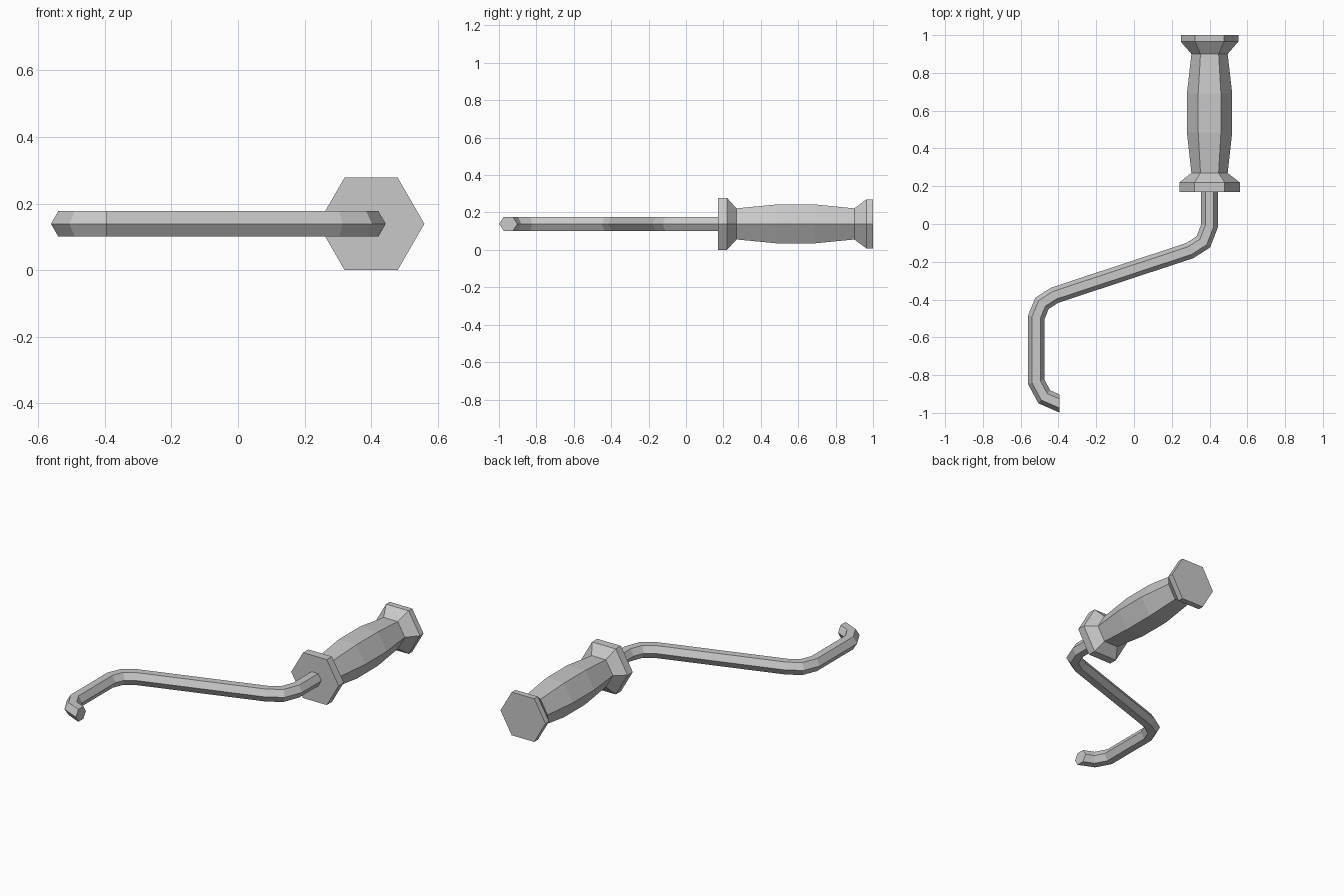
import bpy
import bmesh
from math import cos, sin, pi
from mathutils import Vector

cube = bpy.data.objects.get("Cube")
if cube:
    bpy.data.objects.remove(cube)

SIDES = 6
AXIS_Z = 0.139  # height of the shared centre line
UP = Vector((0, 0, 1))

grey = bpy.data.materials.new("mid_grey")
grey.use_nodes = True
colour = (0.58, 0.58, 0.58, 1)
grey.diffuse_color = colour
grey.node_tree.nodes["Principled BSDF"].inputs["Base Color"].default_value = colour


def loft(name, rings):
    """Skin hexagonal rings, each given as (centre, sideways vector, radius)."""
    bm = bmesh.new()
    loops = []
    for centre, side, radius in rings:
        angles = [2 * pi * k / SIDES for k in range(SIDES)]
        loops.append([bm.verts.new(centre + side * cos(a) + UP * radius * sin(a))
                      for a in angles])
    for a, b in zip(loops, loops[1:]):
        for k in range(SIDES):
            n = (k + 1) % SIDES
            bm.faces.new((a[k], a[n], b[n], b[k]))
    bm.faces.new(loops[0])
    bm.faces.new(loops[-1])
    bmesh.ops.recalc_face_normals(bm, faces=bm.faces)
    mesh = bpy.data.meshes.new(name)
    bm.to_mesh(mesh)
    bm.free()
    mesh.materials.append(grey)
    obj = bpy.data.objects.new(name, mesh)
    bpy.context.collection.objects.link(obj)
    return obj


# Grip: flanged at both ends, swelling in the middle (y, radius)
grip_profile = [(0.17, 0.16), (0.22, 0.16), (0.27, 0.096), (0.485, 0.12),
                (0.69, 0.12), (0.9, 0.096), (0.965, 0.152), (1.0, 0.152)]
loft("grip", [(Vector((0.4, y, AXIS_Z)), Vector((r, 0, 0)), r)
              for y, r in grip_profile])

# Bent rod: mitred at every bend, the hook tip cut off square to x
ROD_RADIUS = 0.044
path = [Vector((x, y, AXIS_Z)) for x, y in [
    (0.4, 0.18), (0.4, -0.01), (0.367, -0.095), (0.295, -0.141),
    (-0.42, -0.377), (-0.487, -0.42), (-0.518, -0.495),
    (-0.518, -0.835), (-0.475, -0.915), (-0.395, -0.95)]]
steps = [(b - a).normalized() for a, b in zip(path, path[1:])]
rod_rings = []
for i, point in enumerate(path):
    before = steps[max(i - 1, 0)]
    if i == len(path) - 1:
        facing = Vector((1, 0, 0))
    else:
        facing = (before + steps[i]).normalized()
    side = facing.cross(UP) * ROD_RADIUS / facing.dot(before)
    rod_rings.append((point, side, ROD_RADIUS))
loft("bent_rod", rod_rings)
